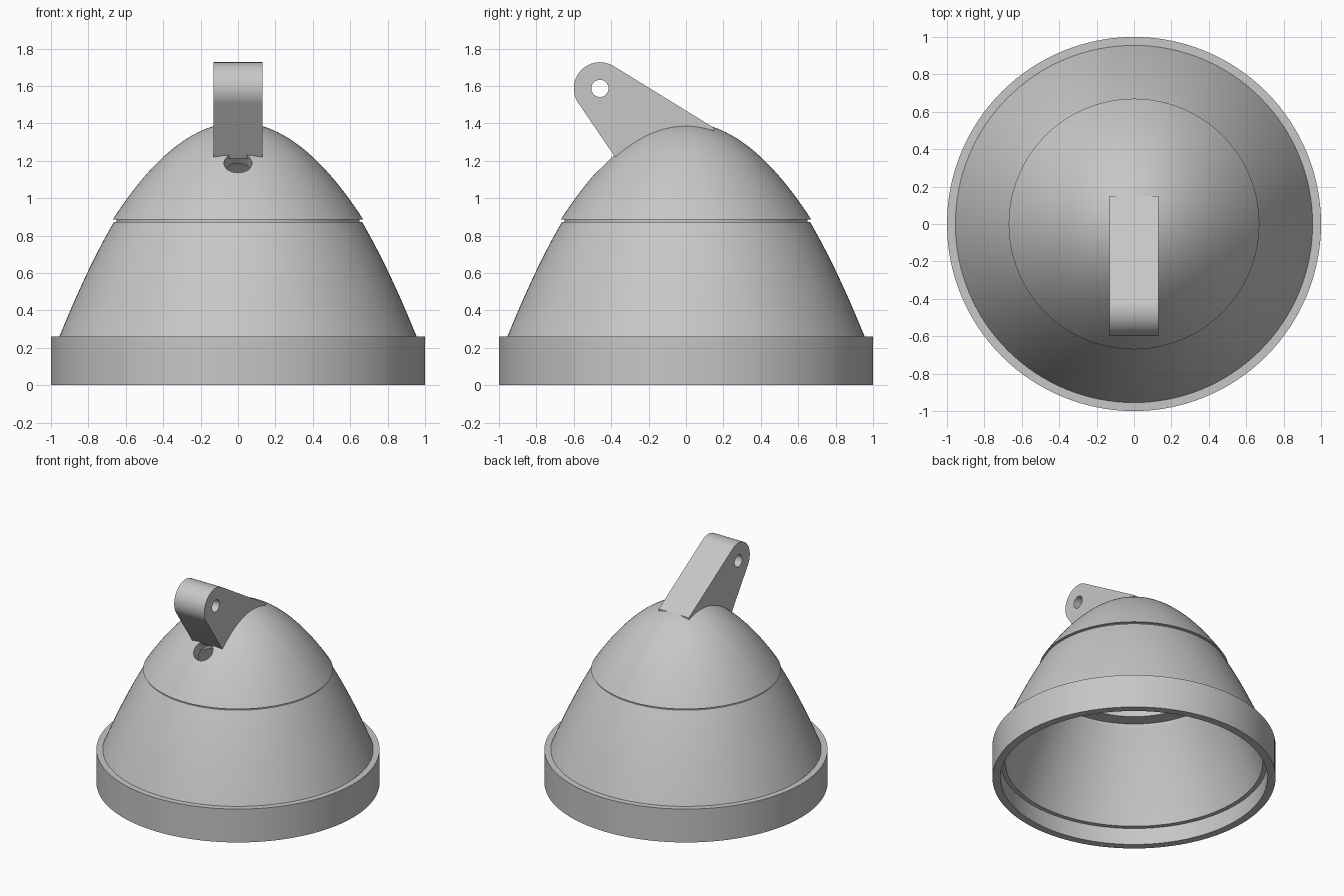
import bpy, bmesh, math
from mathutils import Vector, Matrix

cube = bpy.data.objects.get("Cube")
if cube:
    bpy.data.objects.remove(cube, do_unlink=True)

grey = bpy.data.materials.new("plain grey")
grey.use_nodes = True
GREY = (0.57, 0.57, 0.57, 1)
grey.diffuse_color = GREY
grey.node_tree.nodes["Principled BSDF"].inputs["Base Color"].default_value = GREY


def make_object(name, bm):
    bmesh.ops.recalc_face_normals(bm, faces=bm.faces)
    mesh = bpy.data.meshes.new(name)
    bm.to_mesh(mesh)
    bm.free()
    mesh.materials.append(grey)
    obj = bpy.data.objects.new(name, mesh)
    bpy.context.collection.objects.link(obj)
    return obj


def select_only(obj):
    bpy.ops.object.select_all(action="DESELECT")
    obj.select_set(True)
    bpy.context.view_layer.objects.active = obj


def smooth(obj):
    select_only(obj)
    bpy.ops.object.shade_smooth_by_angle(angle=math.radians(30))


def lathe(name, profile, steps=128):
    """Spin a closed (radius, z) outline around the z axis."""
    bm = bmesh.new()
    verts = [bm.verts.new((r, 0, z)) for r, z in profile]
    edges = [bm.edges.new((v, verts[i - 1])) for i, v in enumerate(verts)
             if not (v.co.x == 0 and verts[i - 1].co.x == 0)]
    bmesh.ops.spin(bm, geom=verts + edges, cent=(0, 0, 0), axis=(0, 0, 1),
                   angle=math.tau, steps=steps)
    bmesh.ops.remove_doubles(bm, verts=bm.verts, dist=0.0001)
    return make_object(name, bm)


def parabola(top, bend, r0, r1, n=20):
    """Points on z = top - bend * r^2 from radius r0 to r1."""
    radii = [r0 + (r1 - r0) * i / n for i in range(n + 1)]
    return [(r, top - bend * r * r) for r in radii]


def drill(obj, centre, axis, radius, depth):
    """Cut a round hole through an object."""
    bm = bmesh.new()
    turn = Vector((0, 0, 1)).rotation_difference(Vector(axis)).to_matrix().to_4x4()
    bmesh.ops.create_cone(bm, cap_ends=True, segments=48, radius1=radius,
                          radius2=radius, depth=depth,
                          matrix=Matrix.Translation(centre) @ turn)
    cutter = make_object("hole_cutter", bm)
    cutter.hide_render = True
    mod = obj.modifiers.new("hole", "BOOLEAN")
    mod.operation = "DIFFERENCE"
    mod.solver = "EXACT"
    mod.object = cutter
    select_only(obj)
    bpy.ops.object.modifier_apply(modifier=mod.name)
    bpy.data.objects.remove(cutter, do_unlink=True)


# Flared shade with a thick rim and a stepped seat inside
shade = lathe("shade",
              [(0.943, 0), (1, 0), (1, 0.26)]
              + parabola(1.444, 1.298, 0.955, 0.663)
              + [(0.645, 0.873)]
              + parabola(1.496, 1.65, 0.645, 0.91)
              + [(0.943, 0.13)])
smooth(shade)

# Domed cap whose neck plugs into the shade
cap = lathe("cap",
            [(0.54, 0.81), (0.65, 0.81), (0.65, 0.885)]
            + parabola(1.405, 1.158, 0.67, 0, 28)
            + parabola(1.33, 1.4, 0, 0.54))
# Cable hole, square to the dome
drill(cap, (0, -0.43, 1.19), (0, -1, 1), 0.075, 0.5)
smooth(cap)

# Hanging bracket: a rounded lug narrowing from the dome
PIVOT = Vector((-0.46, 1.587))
LUG = 0.14
start, end = math.radians(58.5), math.radians(214.5)
outline = []
for i in range(25):
    a = start + (end - start) * i / 24
    outline.append((PIVOT.x + LUG * math.cos(a), PIVOT.y + LUG * math.sin(a)))
outline += parabola(1.372, 1.158, -0.373, 0.15, 12) + [(0.15, 1.376)]

bm = bmesh.new()
side = bm.faces.new([bm.verts.new((-0.13, y, z)) for y, z in outline])
grown = bmesh.ops.extrude_face_region(bm, geom=[side])["geom"]
bmesh.ops.translate(bm, vec=(0.26, 0, 0),
                    verts=[g for g in grown if isinstance(g, bmesh.types.BMVert)])
bracket = make_object("hanging_bracket", bm)
drill(bracket, (0, PIVOT.x, PIVOT.y), (1, 0, 0), 0.046, 0.5)
smooth(bracket)
